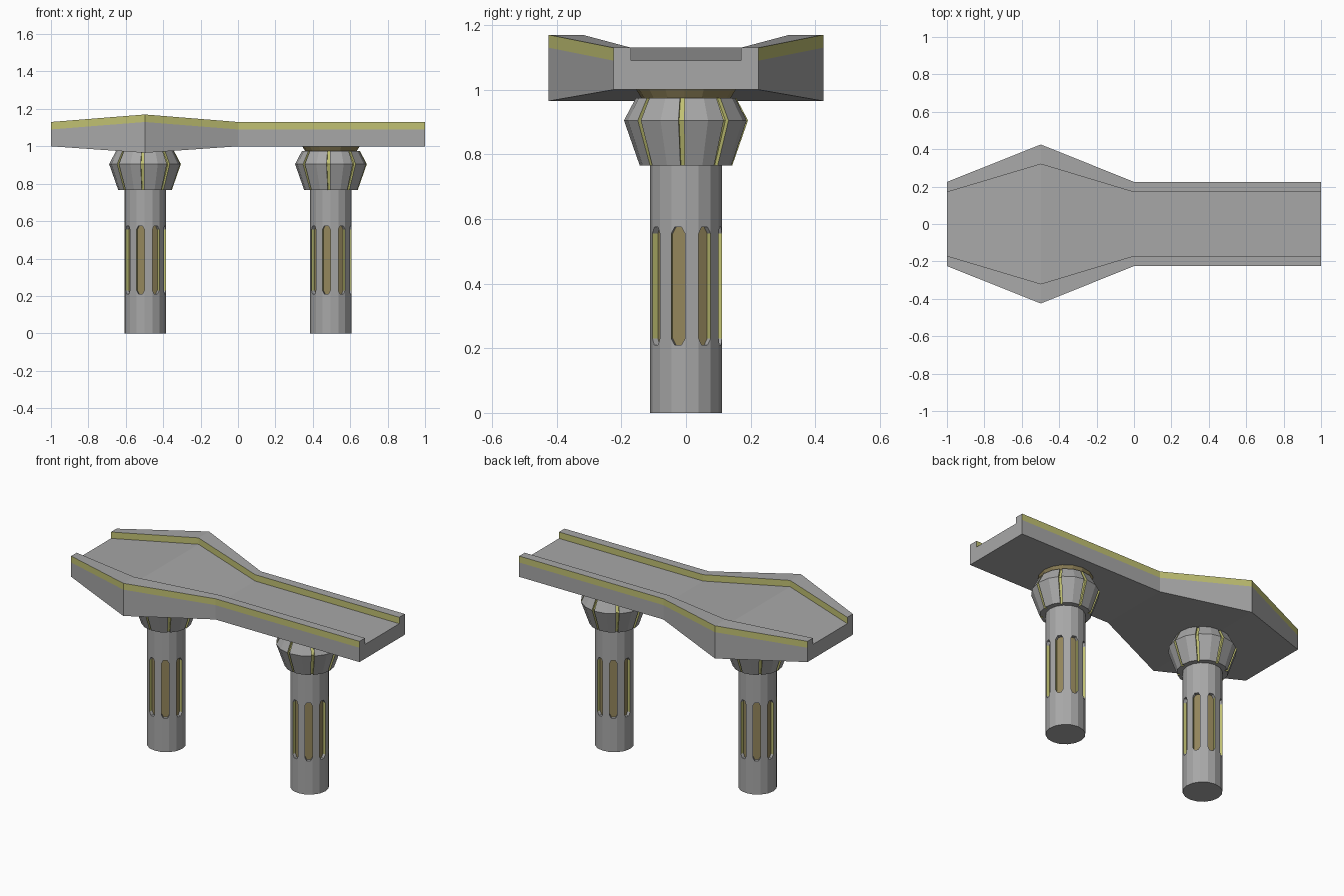
import bpy, bmesh, math
from mathutils import Vector

if "Cube" in bpy.data.objects:
    bpy.data.objects.remove(bpy.data.objects["Cube"])


def material(name, rgb):
    m = bpy.data.materials.new(name)
    m.diffuse_color = (*rgb, 1)
    m.use_nodes = True
    m.node_tree.nodes["Principled BSDF"].inputs["Base Color"].default_value = m.diffuse_color
    return m


MATS = [material("concrete_grey", (0.39, 0.39, 0.39)),
        material("trim_yellow", (0.53, 0.53, 0.17)),
        material("core_tan", (0.29, 0.235, 0.105))]
GREY, YELLOW, TAN = 0, 1, 2
PHASE = math.radians(-1.75)
STEP = math.tau / 16


def finish(bm, name):
    bmesh.ops.remove_doubles(bm, verts=bm.verts, dist=1e-5)
    bmesh.ops.recalc_face_normals(bm, faces=bm.faces)
    me = bpy.data.meshes.new(name)
    bm.to_mesh(me)
    bm.free()
    for m in MATS:
        me.materials.append(m)
    return me


def place(name, me, x=0):
    ob = bpy.data.objects.new(name, me)
    ob.location.x = x
    bpy.context.collection.objects.link(ob)


def face(bm, pts, mat=GREY):
    f = bm.faces.new([bm.verts.new(p) for p in pts])
    f.material_index = mat


def loft(bm, rings, mat_of, cap=GREY):
    """Join equal rings of points; mat_of(i) colours strip i."""
    n = len(rings[0])
    for a, b in zip(rings, rings[1:]):
        for i in range(n):
            j = (i + 1) % n
            face(bm, (a[i], a[j], b[j], b[i]), mat_of(i))
    face(bm, rings[0][::-1], cap)
    face(bm, rings[-1], cap)


# deck: trough section, widened around x = -0.5
bm = bmesh.new()
rings = []
for x, w, wi, zb, zf, zt in ((-1, .225, .17, 1.0, 1.09, 1.13),
                             (-.498, .425, .32, .965, 1.13, 1.17),
                             (0, .225, .17, 1.0, 1.09, 1.13),
                             (1, .225, .17, 1.0, 1.09, 1.13)):
    half = [(w, zb), (w, zf), (w, zt), (wi, zt), (wi, zf)]
    section = half + [(-y, z) for y, z in reversed(half)]
    rings.append([(x, y, z) for y, z in section])
loft(bm, rings, lambda i: YELLOW if i in (1, 3, 5, 7) else GREY)
place("bridge_deck", finish(bm, "bridge_deck"))

# column: 16 sides, every other one with a chamfered recessed slot
bm = bmesh.new()
R, TOP, DEPTH = .111, .77, .02
levels = (.21, .23, .555, .575)


def polar(r, a, z):
    return Vector((r * math.cos(a), r * math.sin(a), z))


for k in range(16):
    a, b = PHASE + k * STEP, PHASE + (k + 1) * STEP
    A = lambda z: polar(R, a, z)
    B = lambda z: polar(R, b, z)
    z0, z1, z2, z3 = levels
    if k % 2 == 0:
        face(bm, (A(0), B(0), B(z1), B(z2), B(TOP), A(TOP), A(z2), A(z1)))
        continue
    P = lambda t, z: A(z).lerp(B(z), t)
    face(bm, (A(0), B(0), B(z1), P(.75, z0), P(.25, z0), A(z1)))
    face(bm, (A(z2), P(.25, z3), P(.75, z3), B(z2), B(TOP), A(TOP)))
    rim = [P(.25, z0), P(.75, z0), B(z1), B(z2),
           P(.75, z3), P(.25, z3), A(z2), A(z1)]
    inward = -polar(DEPTH, (a + b) / 2, 0)
    back = [p + inward for p in rim]
    face(bm, back, TAN)
    for i in range(8):
        j = (i + 1) % 8
        mat = YELLOW if i in (2, 6) else GREY
        face(bm, (rim[i], rim[j], back[j], back[i]), mat)
for z in (0, TOP):
    face(bm, [polar(R, PHASE + k * STEP, z) for k in range(16)])
column = finish(bm, "column")

# capital: flared body with eight narrow yellow grooves
bm = bmesh.new()
rings = []
for z, r in ((.765, .143), (.905, .192), (.975, .155)):
    ring = []
    for k in range(8):
        base = math.radians(45 * k)
        for deg, rr in ((-24.25, r), (-7, r * .986), (-7, r * .986 - .014),
                        (-1.75, r - .014), (-1.75, r)):
            ring.append(polar(rr, base + math.radians(deg), z))
    rings.append(ring)
loft(bm, rings, lambda i: YELLOW if i % 5 in (1, 2, 3) else GREY)
capital = finish(bm, "capital")

# bearing: tan ring between capital and deck
bm = bmesh.new()
rings = [[polar(r, PHASE + k * STEP, z) for k in range(16)]
         for z, r in ((.97, .135), (1.003, .156))]
loft(bm, rings, lambda i: TAN, TAN)
bearing = finish(bm, "bearing")

for side, x in (("left", -.497), ("right", .497)):
    place(side + "_column", column, x)
    place(side + "_capital", capital, x)
    place(side + "_bearing", bearing, x)
